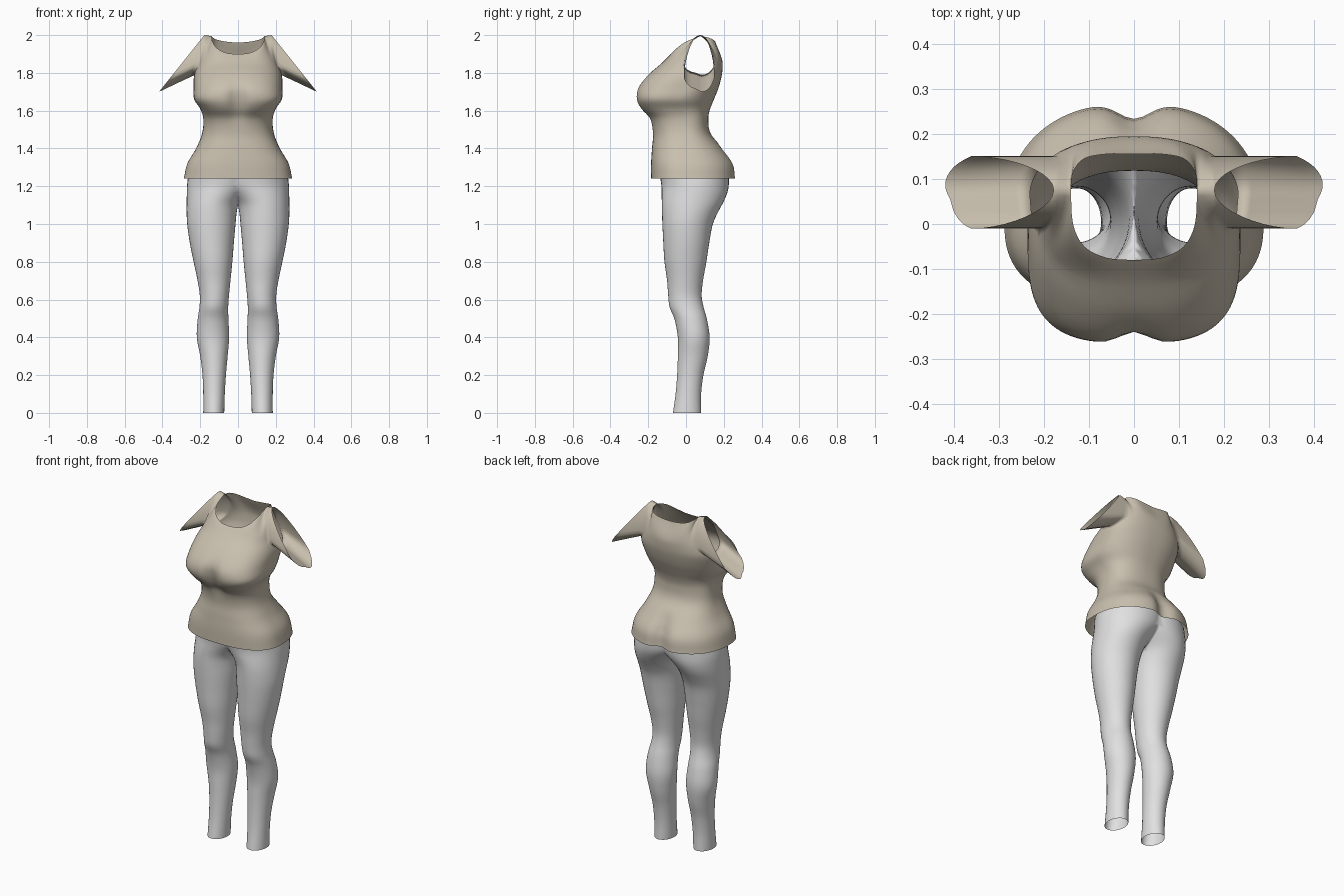
import bpy, bmesh
from math import sin, cos, pi, exp, radians
from mathutils import Vector

cube = bpy.data.objects.get("Cube")
if cube:
    bpy.data.objects.remove(cube, do_unlink=True)


def material(name, rgb):
    mat = bpy.data.materials.new(name)
    mat.use_nodes = True
    colour = (*rgb, 1)
    mat.diffuse_color = colour
    mat.node_tree.nodes["Principled BSDF"].inputs["Base Color"].default_value = colour
    return mat


def sample(table, z):
    """Smoothly interpolate the columns of a table sorted by its first column."""
    z = min(max(z, table[0][0]), table[-1][0])
    i = 0
    while i < len(table) - 2 and z > table[i + 1][0]:
        i += 1
    low, high = table[i], table[i + 1]
    before, after = table[max(i - 1, 0)], table[min(i + 2, len(table) - 1)]
    span = high[0] - low[0]
    s = (z - low[0]) / span
    result = []
    for c in range(1, len(low)):
        m0 = (high[c] - before[c]) / (high[0] - before[0]) * span
        m1 = (after[c] - low[c]) / (after[0] - low[0]) * span
        result.append(hermite(low[c], high[c], m0, m1, s))
    return result


def hermite(p0, p1, m0, m1, s):
    s2, s3 = s * s, s * s * s
    return (p0 * (2 * s3 - 3 * s2 + 1) + m0 * (s3 - 2 * s2 + s)
            + p1 * (3 * s2 - 2 * s3) + m1 * (s3 - s2))


def add_grid(bm, rows, closed=False):
    """Skin a list of equally long point rows with quads."""
    verts = [[bm.verts.new(p) for p in row] for row in rows]
    count = len(rows[0])
    for a, b in zip(verts, verts[1:]):
        for j in range(count if closed else count - 1):
            k = (j + 1) % count
            bm.faces.new((a[j], a[k], b[k], b[j])).smooth = True


def finish(bm, name, mat):
    """Weld the half garment, then mirror it across the centre."""
    bmesh.ops.remove_doubles(bm, verts=bm.verts, dist=0.0005)
    mesh = bpy.data.meshes.new(name)
    bm.to_mesh(mesh)
    bm.free()
    mesh.materials.append(mat)
    obj = bpy.data.objects.new(name, mesh)
    bpy.context.collection.objects.link(obj)
    mirror = obj.modifiers.new("Mirror", "MIRROR")
    mirror.use_clip = True
    mirror.merge_threshold = 0.001
    return obj


tan_cloth = material("tan_cloth", (0.58, 0.52, 0.42))
pale_cloth = material("pale_grey_cloth", (0.75, 0.75, 0.76))

# Shirt body: height, half width, front y, back y, widest y, front squareness
BODY = [
    (1.24, .287, -.185, .268, 0, .8),
    (1.32, .268, -.185, .255, 0, .8),
    (1.4, .222, -.18, .195, 0, .8),
    (1.48, .19, -.175, .13, 0, .8),
    (1.56, .184, -.195, .118, -.01, .75),
    (1.61, .2, -.24, .128, -.04, .68),
    (1.66, .232, -.263, .148, -.05, .65),
    (1.72, .235, -.255, .172, 0, .68),
    (1.79, .232, -.2, .19, .05, .75),
    (1.85, .212, -.13, .195, .06, .8),
]


def body_point(t, z):
    """Point on the shirt body; t runs from front centre to back centre."""
    w, front, back, mid, square = sample(BODY, z)
    is_front = t < pi / 2
    e = square if is_front else .85
    x = w * max(sin(t), 0) ** e
    depth = (front if is_front else back) - mid
    y = mid + depth * abs(cos(t)) ** e
    if is_front:    # hollow between the breasts
        y += .035 * exp(-(x / .04) ** 2 - ((z - 1.65) / .08) ** 2)
    else:           # cleft at the seat
        y -= .035 * exp(-(x / .05) ** 2) * min(1, max(0, (1.43 - z) / .1))
    return Vector((x, y, z))


ARM_FRONT, ARM_BACK = radians(75), radians(129)
PANEL, SIDE, RISE = 20, 14, 10


def armpit_height(t):
    middle, half = (ARM_FRONT + ARM_BACK) / 2, (ARM_BACK - ARM_FRONT) / 2
    return 1.79 + .05 * min(1, abs(t - middle) / half) ** 2


front_angles = [ARM_FRONT * i / PANEL for i in range(PANEL + 1)]
side_angles = [ARM_FRONT + (ARM_BACK - ARM_FRONT) * i / SIDE for i in range(SIDE + 1)]
back_angles = [ARM_BACK + (pi - ARM_BACK) * i / PANEL for i in range(PANEL + 1)]
angles = front_angles + side_angles[1:-1] + back_angles

shirt = bmesh.new()
LEVELS = 40
add_grid(shirt, [[body_point(t, 1.24 + (armpit_height(t) - 1.24) * i / LEVELS)
                  for t in angles] for i in range(LEVELS + 1)])

# Neckline from centre to the shoulder: position along it, x, y, z
NECK_FRONT = [(0, 0, -.08, 1.9), (.2, .06, -.075, 1.905), (.4, .11, -.05, 1.93),
              (.6, .135, 0, 1.965), (.8, .14, .075, 1.995)]
NECK_BACK = [(0, 0, .155, 1.96), (.2, .06, .155, 1.965), (.4, .11, .145, 1.975),
             (.6, .135, .115, 1.988), (.8, .14, .075, 1.995)]
SHOULDER = Vector((.178, .075, 2))


def panel_column(t, u, neck, inward):
    """Curve from the armpit row up to the neckline or shoulder seam."""
    start = body_point(t, armpit_height(t))
    end = Vector(sample(neck, min(u, .8)))
    if u > .8:
        end = end.lerp(SHOULDER, (u - .8) / .2)
    slope = (start - body_point(t, start.z - .02)) / .02
    slope.y *= 1 - u * u
    leave = slope * (end.z - start.z) * (1 + .3 * u)
    arrive = (end - start).lerp(Vector((0, inward, 0)), u * u)
    return [hermite(start, end, leave, arrive, i / RISE) for i in range(RISE + 1)]


front_panel = [panel_column(t, t / ARM_FRONT, NECK_FRONT, .13) for t in front_angles]
back_panel = [panel_column(t, (pi - t) / (pi - ARM_BACK), NECK_BACK, -.13)
              for t in back_angles]
for panel in (front_panel, back_panel):
    add_grid(shirt, list(zip(*panel)))

# Cap sleeve: flares from the armhole to a sloping opening
armhole = [body_point(t, armpit_height(t)) for t in side_angles]
armhole += back_panel[0][1:] + front_panel[-1][-2:0:-1]


def sleeve_edge(p):
    drop = (2 - p.z) * 1.43
    return Vector((SHOULDER.x + .8 * drop, p.y, 2 - drop))


add_grid(shirt, [[p.lerp(sleeve_edge(p), i / 6) for p in armhole]
                 for i in range(7)], closed=True)
finish(shirt, "shirt", tan_cloth)

# Trouser leg: height, inner x, outer x, front y, back y
LEG = [
    (0, .073, .184, -.069, .08),
    (.1, .07, .184, -.055, .08),
    (.2, .064, .188, -.047, .092),
    (.3, .055, .2, -.043, .115),
    (.4, .047, .218, -.043, .125),
    (.5, .051, .213, -.062, .11),
    (.56, .052, .204, -.087, .093),
    (.62, .048, .202, -.094, .083),
    (.7, .04, .214, -.1, .09),
    (.8, .03, .235, -.114, .108),
    (.9, .022, .255, -.12, .123),
    (1, .013, .269, -.125, .142),
    (1.06, .007, .272, -.127, .168),
    (1.11, -.006, .272, -.128, .195),
    (1.16, -.05, .271, -.129, .217),
    (1.2, -.095, .27, -.13, .226),
    (1.27, -.12, .262, -.14, .228),
]


def leg_ring(z, sides=40):
    inner, outer, front, back = sample(LEG, z)
    ring = []
    for i in range(sides):
        a = 2 * pi * i / sides
        ring.append(Vector(((inner + outer) / 2 + (outer - inner) / 2 * cos(a),
                            (front + back) / 2 + (back - front) / 2 * sin(a), z)))
    return ring


# The hips cross the centre plane and are cut there before mirroring
trousers = bmesh.new()
ROWS = 64
add_grid(trousers, [leg_ring(1.27 * i / ROWS) for i in range(ROWS + 1)], closed=True)
bmesh.ops.bisect_plane(trousers, geom=trousers.verts[:] + trousers.edges[:] + trousers.faces[:],
                       plane_co=(0, 0, 0), plane_no=(1, 0, 0), clear_inner=True)
finish(trousers, "trousers", pale_cloth)
